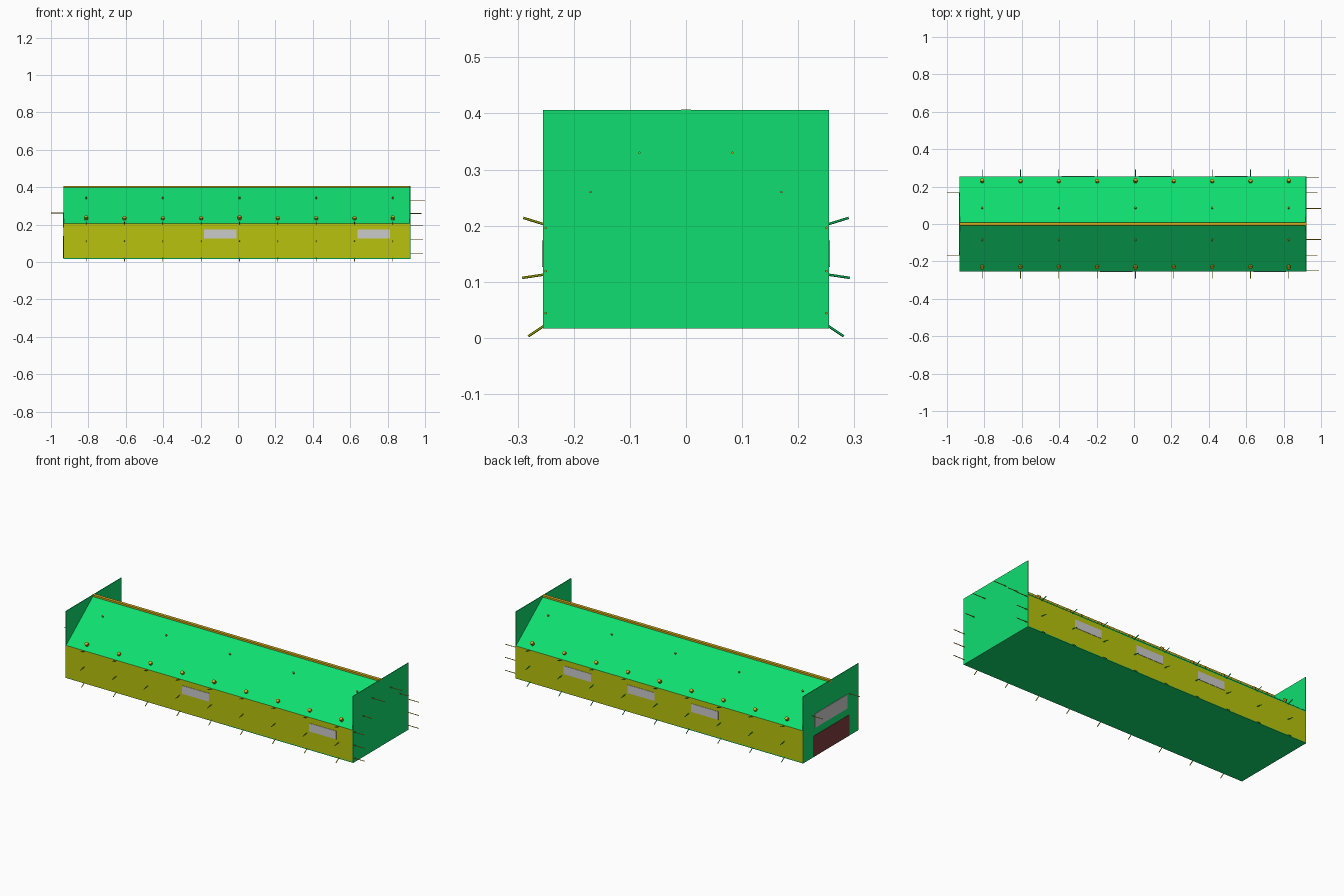
import bpy, bmesh, math
from mathutils import Vector

if "Cube" in bpy.data.objects:
    bpy.data.objects.remove(bpy.data.objects["Cube"])

X0, X1 = -0.933, 0.921          # end faces
W, Z0, EAVE, RIDGE = 0.255, 0.018, 0.207, 0.404
T = 0.004
BAYS = [-0.812 + 0.205 * i for i in range(9)]


def material(name, rgb):
    m = bpy.data.materials.new(name)
    m.diffuse_color = (*rgb, 1)
    m.use_nodes = True
    m.node_tree.nodes["Principled BSDF"].inputs["Base Color"].default_value = m.diffuse_color
    return m


green = material("green", (0.005, 0.73, 0.16))
yellow = material("yellow", (0.48, 0.55, 0.004))
orange = material("orange", (0.65, 0.42, 0.01))
red = material("dark_red", (0.22, 0.045, 0.045))


def finish(bm, name, mat):
    bmesh.ops.recalc_face_normals(bm, faces=bm.faces)
    me = bpy.data.meshes.new(name)
    bm.to_mesh(me)
    bm.free()
    if mat:
        me.materials.append(mat)
    ob = bpy.data.objects.new(name, me)
    bpy.context.collection.objects.link(ob)
    return ob


def add_box(bm, lo, hi):
    lo, hi = Vector(lo), Vector(hi)
    for v in bmesh.ops.create_cube(bm, size=1)["verts"]:
        v.co = (lo + hi) / 2 + v.co * (hi - lo)


def box(name, lo, hi, mat=None):
    bm = bmesh.new()
    add_box(bm, lo, hi)
    return finish(bm, name, mat)


def extrude_x(name, profile, mat):
    """Prism along the building from a (y, z) outline."""
    bm = bmesh.new()
    face = bm.faces.new([bm.verts.new((X0, y, z)) for y, z in profile])
    geo = bmesh.ops.extrude_face_region(bm, geom=[face])["geom"]
    bmesh.ops.translate(bm, vec=(X1 - X0, 0, 0),
                        verts=[g for g in geo if isinstance(g, bmesh.types.BMVert)])
    return finish(bm, name, mat)


def add_rod(bm, a, b, r=0.0022, sides=6):
    a, b = Vector(a), Vector(b)
    d = b - a
    mat = d.to_track_quat('Z', 'Y').to_matrix().to_4x4()
    mat.translation = (a + b) / 2
    bmesh.ops.create_cone(bm, cap_ends=True, segments=sides, radius1=r, radius2=r,
                          depth=d.length, matrix=mat)


# Floor and end panels
box("floor", (X0, -W, Z0 - 0.001), (X1, W, Z0 + T), green)
for name, x in (("left_end_panel", X0), ("right_end_panel", X1 - T)):
    box(name, (x, -W, Z0 - 0.001), (x + T, W, 0.406), green)

# Long walls, roof slopes, bracing pegs and roof fittings on each side
for s, side in ((-1, "front"), (1, "back")):
    y0, y1 = sorted((s * W, s * (W - T)))
    box(side + "_wall", (X0, y0, Z0), (X1, y1, EAVE), yellow)
    extrude_x(side + "_roof", [(s * W, EAVE), (0, RIDGE), (0, RIDGE - 0.006),
                               (s * W, EAVE - 0.006)], green)

    pegs = bmesh.new()
    for x in BAYS:
        for za, y, zb in ((0.200, 0.290, 0.214), (0.114, 0.292, 0.107),
                          (0.027, 0.281, 0.003)):
            add_rod(pegs, (x, s * (W - 0.01), za), (x, s * y, zb))
    finish(pegs, side + "_wall_pegs", yellow if s < 0 else green)

    # Short stubs standing on the roof near the eave
    normal = Vector((0, s * 0.611, 0.791))
    stubs = bmesh.new()
    for i, x in enumerate(BAYS):
        h = 0.020 if i % 4 == 0 else 0.015
        base = Vector((x, s * 0.224, EAVE + (W - 0.224) * 0.773 - 0.004))
        add_rod(stubs, base, base + normal * h, 0.010, 8)
    finish(stubs, side + "_roof_stubs", orange)

    # Small pins high on the roof
    pins = bmesh.new()
    for x in BAYS[::2]:
        base = Vector((x, s * 0.082, RIDGE - 0.082 * 0.773 - 0.003))
        add_rod(pins, base, base + normal * 0.012, 0.005)
    finish(pins, side + "_roof_pins", orange)

# Ridge beam
box("ridge_beam", (X0, -0.009, 0.392), (X1, 0.009, 0.407), orange)

# Windows set in selected bays
for side, s, bays in (("front", -1, (3, 7)), ("back", 1, (2, 4, 6))):
    bm = bmesh.new()
    for b in bays:
        xc = BAYS[b] + 0.1025
        add_box(bm, (xc - 0.0875, s * W - 0.002, 0.126), (xc + 0.0875, s * W + 0.002, 0.174))
    finish(bm, side + "_windows", None)

# Door and wide window on the left end
box("door", (X0 - 0.002, -0.167, 0.020), (X0 + 0.001, 0.165, 0.140), red)
box("end_window", (X0 - 0.002, -0.150, 0.183), (X0 + 0.001, 0.150, 0.265))

# Straight pegs on the ends
bm = bmesh.new()
for s in (-1, 1):
    for y, z, tip in ((0.083, 0.33, 1.0), (0.17, 0.26, 0.98), (0.25, 0.196, 0.99),
                      (0.25, 0.119, 0.99), (0.25, 0.044, 0.99)):
        add_rod(bm, (X1 - 0.01, s * y, z), (tip, s * y, z))
finish(bm, "right_end_pegs", orange)
bm = bmesh.new()
for s in (-1, 1):
    add_rod(bm, (X0 + 0.01, s * 0.17, 0.262), (-1.0, s * 0.17, 0.262))
finish(bm, "left_end_pegs", orange)
